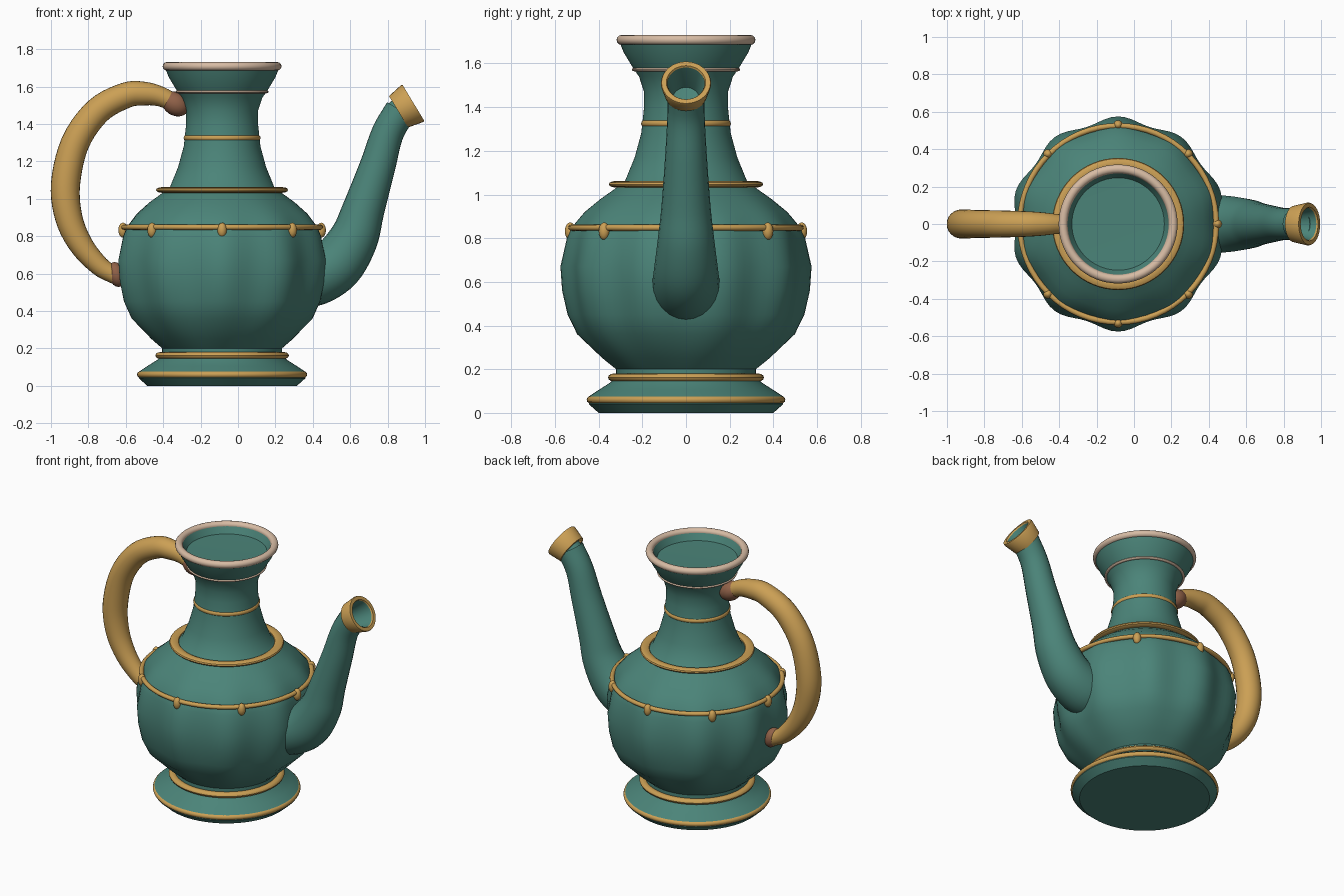
import bpy, bmesh, math
from mathutils import Vector, Matrix

if "Cube" in bpy.data.objects:
    bpy.data.objects.remove(bpy.data.objects["Cube"], do_unlink=True)

AXIS_X = -0.085          # centre line of the vessel


def material(name, rgb):
    m = bpy.data.materials.new(name)
    m.use_nodes = True
    m.diffuse_color = (*rgb, 1)
    m.node_tree.nodes["Principled BSDF"].inputs["Base Color"].default_value = (*rgb, 1)
    return m


TEAL = material("teal_glaze", (0.07, 0.23, 0.19))
GOLD = material("gold", (0.60, 0.35, 0.09))
CREAM = material("pale_cream", (0.68, 0.50, 0.37))
BROWN = material("copper_brown", (0.28, 0.12, 0.065))


def finish(name, bm, mat, angle=35):
    mesh = bpy.data.meshes.new(name)
    bm.to_mesh(mesh)
    bm.free()
    ob = bpy.data.objects.new(name, mesh)
    bpy.context.collection.objects.link(ob)
    mesh.materials.append(mat)
    bpy.ops.object.select_all(action='DESELECT')
    ob.select_set(True)
    bpy.context.view_layer.objects.active = ob
    bpy.ops.object.shade_smooth_by_angle(angle=math.radians(angle))
    return ob


def bridge(bm, rings):
    for a, b in zip(rings, rings[1:]):
        n = len(a)
        for i in range(n):
            j = (i + 1) % n
            bm.faces.new((a[i], a[j], b[j], b[i]))


def lathe(name, profile, mat, place, segs=64, lobes=None):
    """Spin (radius, height) points about local z; lobes(angle, z) scales radius."""
    bm = bmesh.new()
    rings = []
    for r, z in profile:
        ring = []
        for i in range(segs):
            t = math.tau * i / segs
            k = r * (lobes(t, z) if lobes else 1)
            ring.append(bm.verts.new(place @ Vector((k * math.cos(t), k * math.sin(t), z))))
        rings.append(ring)
    bridge(bm, rings)
    bmesh.ops.remove_doubles(bm, verts=bm.verts, dist=1e-5)
    return finish(name, bm, mat)


def sweep(name, points, mat, segs=24, steps=5, cap_end=True):
    """Round tube through (x, z, radius) points in the y = 0 plane."""
    pts = [Vector(p) for p in points]
    pts = [2 * pts[0] - pts[1]] + pts + [2 * pts[-1] - pts[-2]]
    path = []
    for a, b, c, d in zip(pts, pts[1:], pts[2:], pts[3:]):
        for s in range(steps):
            t = s / steps
            path.append(0.5 * (2 * b + (c - a) * t + (2 * a - 5 * b + 4 * c - d) * t**2
                               + (3 * b - a - 3 * c + d) * t**3))
    path.append(pts[-2])
    bm = bmesh.new()
    rings = []
    for i, p in enumerate(path):
        d = path[min(i + 1, len(path) - 1)] - path[max(i - 1, 0)]
        side = Vector((d.y, 0, -d.x)).normalized()
        centre = Vector((p.x, 0, p.y))
        rings.append([bm.verts.new(centre + p.z * (math.cos(t) * side + math.sin(t) * Vector((0, 1, 0))))
                      for t in (math.tau * k / segs for k in range(segs))])
    bridge(bm, rings)
    bm.faces.new(rings[0][::-1])
    if cap_end:
        bm.faces.new(rings[-1])
    bmesh.ops.recalc_face_normals(bm, faces=bm.faces)
    return finish(name, bm, mat, 50)


def band(name, z, outer, half_w, half_h, mat):
    """Rounded ring around the vessel."""
    prof = [(outer - half_w + half_w * math.cos(t), z + half_h * math.sin(t))
            for t in (math.tau * k / 12 - math.pi for k in range(13))]
    return lathe(name, prof, mat, VESSEL)


def ellipsoid(name, loc, scale, mat, direction=(0, 0, 1)):
    bm = bmesh.new()
    turn = Vector(direction).to_track_quat('Z', 'Y').to_matrix().to_4x4()
    bmesh.ops.create_uvsphere(bm, u_segments=20, v_segments=12, radius=1,
                              matrix=Matrix.Translation(loc) @ turn @ Matrix.Diagonal((*scale, 1)))
    return finish(name, bm, mat, 60)


VESSEL = Matrix.Translation((AXIS_X, 0, 0))


# Lobed belly with foot, neck and flared mouth
def belly_lobes(t, z):
    if not 0.2 < z < 1.0:
        return 1
    return 1 + 0.028 * math.sin(math.pi * (z - 0.2) / 0.8) * math.cos(10 * (t - math.pi / 2))


body_profile = [
    (0, 0), (0.40, 0), (0.445, 0.04), (0.445, 0.075), (0.40, 0.105), (0.345, 0.14),
    (0.32, 0.17), (0.32, 0.20), (0.38, 0.25), (0.49, 0.36), (0.53, 0.45), (0.552, 0.56),
    (0.56, 0.67), (0.535, 0.80), (0.515, 0.85), (0.46, 0.92), (0.39, 0.98), (0.32, 1.03),
    (0.28, 1.06), (0.235, 1.17), (0.205, 1.28), (0.192, 1.40), (0.192, 1.47), (0.215, 1.54),
    (0.24, 1.575), (0.285, 1.65), (0.305, 1.70), (0.275, 1.715), (0.247, 1.665), (0, 1.66)]
lathe("vessel_body", body_profile, TEAL, VESSEL, segs=100, lobes=belly_lobes)

# Trim bands
band("foot_band", 0.06, 0.455, 0.02, 0.018, GOLD)
band("waist_band", 0.162, 0.357, 0.025, 0.018, GOLD)
band("bead_band", 0.848, 0.54, 0.015, 0.014, GOLD)
band("shoulder_band", 1.047, 0.353, 0.03, 0.015, GOLD)
band("neck_band", 1.325, 0.206, 0.02, 0.018, GOLD)
band("mouth_line", 1.572, 0.248, 0.012, 0.008, CREAM)
band("rim", 1.708, 0.318, 0.024, 0.023, CREAM)

# Hanging beads
for i in range(8):
    t = math.tau * i / 8
    ellipsoid(f"bead_{i + 1}", (AXIS_X + 0.53 * math.cos(t), 0.53 * math.sin(t), 0.832),
              (0.025, 0.025, 0.04), GOLD)

# Spout, its flared tip and hollow bore
sweep("spout", [(0.33, 0.57, 0.15), (0.42, 0.587, 0.155), (0.53, 0.655, 0.147), (0.62, 0.79, 0.13),
                (0.67, 0.94, 0.113), (0.745, 1.17, 0.096), (0.80, 1.35, 0.086),
                (0.87, 1.472, 0.085)], TEAL, cap_end=False)
tip = Matrix.Translation((0.858, 0, 1.465)) @ \
    Vector((0.857, 0, 0.515)).to_track_quat('Z', 'Y').to_matrix().to_4x4()
lathe("spout_tip", [(0.08, 0), (0.098, 0), (0.115, 0.085), (0.112, 0.093), (0.09, 0.093), (0.085, 0.085)],
      GOLD, tip, segs=32)
lathe("spout_bore", [(0.09, 0.091), (0.08, 0.06), (0.06, -0.05), (0, -0.06)], TEAL, tip, segs=32)

# Handle and its mounts
sweep("handle", [(-0.32, 1.50, 0.045), (-0.41, 1.545, 0.053), (-0.50, 1.562, 0.063), (-0.60, 1.553, 0.069),
                 (-0.75, 1.47, 0.073), (-0.87, 1.30, 0.076), (-0.922, 1.08, 0.078), (-0.905, 0.90, 0.073),
                 (-0.84, 0.755, 0.064), (-0.74, 0.64, 0.053), (-0.65, 0.585, 0.045)], GOLD)
ellipsoid("handle_mount_top", (-0.335, 0, 1.507), (0.062, 0.062, 0.078), BROWN, (0.8, 0, -0.5))
ellipsoid("handle_mount_bottom", (-0.65, 0, 0.595), (0.055, 0.045, 0.068), BROWN, (0.3, 0, -1))
